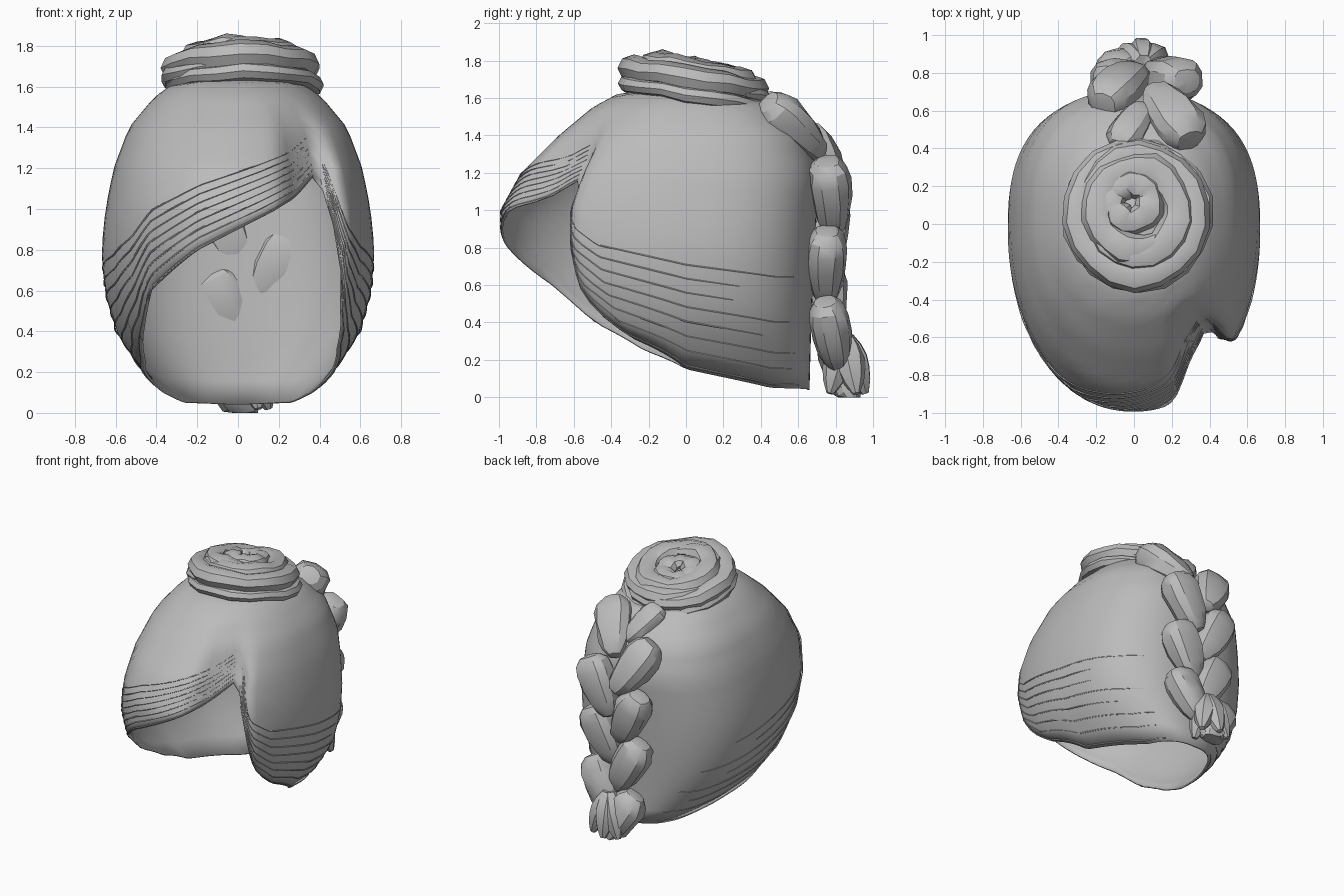
import bpy, bmesh, math, random
from mathutils import Vector, Matrix

random.seed(4)
cube = bpy.data.objects.get("Cube")
if cube:
    bpy.data.objects.remove(cube, do_unlink=True)

mat = bpy.data.materials.new("hair grey")
mat.use_nodes = True
GREY = (0.5, 0.5, 0.5, 1)
mat.diffuse_color = GREY
mat.node_tree.nodes["Principled BSDF"].inputs["Base Color"].default_value = GREY


def interp(keys, v):
    """Piecewise linear lookup."""
    if v <= keys[0][0]:
        return keys[0][1]
    for (a, p), (b, q) in zip(keys, keys[1:]):
        if v <= b:
            return p + (q - p) * (v - a) / (b - a)
    return keys[-1][1]


def add_object(name, bm, angle=40):
    mesh = bpy.data.meshes.new(name)
    bm.to_mesh(mesh)
    bm.free()
    obj = bpy.data.objects.new(name, mesh)
    bpy.context.collection.objects.link(obj)
    mesh.materials.append(mat)
    bpy.ops.object.select_all(action='DESELECT')
    obj.select_set(True)
    bpy.context.view_layer.objects.active = obj
    bpy.ops.object.shade_smooth_by_angle(angle=math.radians(angle))
    return obj


def tube(name, points, radii, sides=8, squash=1.0):
    """Sweep a ring of given radii along points."""
    bm = bmesh.new()
    rings = []
    for i, p in enumerate(points):
        t = (points[min(i + 1, len(points) - 1)] - points[max(i - 1, 0)]).normalized()
        side = t.cross(Vector((0, 0, 1))).normalized()
        up = side.cross(t)
        ring = []
        for k in range(sides):
            a = math.tau * k / sides
            ring.append(bm.verts.new(p + radii[i] * (side * math.cos(a) + up * math.sin(a) * squash)))
        rings.append(ring)
    for a, b in zip(rings, rings[1:]):
        for k in range(sides):
            n = (k + 1) % sides
            bm.faces.new((a[k], a[n], b[n], b[k]))
    bm.faces.new(rings[0])
    bm.faces.new(rings[-1])
    bmesh.ops.recalc_face_normals(bm, faces=bm.faces)
    return add_object(name, bm)


# Head shape by height: half width, front depth, back depth
TOP = 1.67
WIDTH = [(0.03, .3), (.1, .38), (.2, .47), (.4, .6), (.6, .655), (.8, .67), (1, .65), (1.2, .61),
         (1.4, .535), (1.55, .41), (1.62, .31), (1.65, .18), (TOP, 0)]
FRONT = [(0.03, .2), (.2, .45), (.4, .75), (.6, .92), (.8, .99), (1, .99), (1.2, .88),
         (1.4, .68), (1.55, .5), (1.62, .37), (1.65, .2), (TOP, 0)]
BACK = [(0.03, .66), (.4, .67), (.8, .69), (1.2, .71), (1.4, .64), (1.55, .49),
        (1.62, .36), (1.65, .2), (TOP, 0)]
# Lower edge height by angle: 0 is front, positive towards +x
RIM = [(-180, .04), (-130, .05), (-90, .15), (-65, .25), (-50, .4), (-40, .6), (-17, .8), (0, .9),
       (12, .97), (25, 1.05), (38, 1.18), (44, .92), (48, .7), (53, .48), (62, .32),
       (90, .15), (130, .05), (180, .04)]


def surface(deg, s):
    """Point on the hair: s runs from lower edge (0) to crown (1)."""
    low = interp(RIM, deg)
    z = low + (TOP - low) * math.sin(s * math.pi / 2)
    sn, cs = math.sin(math.radians(deg)), math.cos(math.radians(deg))
    depth, power = (interp(FRONT, z), 2.12) if cs > 0 else (interp(BACK, z), 2.5)
    full = (abs(sn) ** power + abs(cs) ** power) ** (-1 / power)
    fade = min(1, max(0, (1.55 - z) / .3))
    dent = 1 - fade * (.18 * math.exp(-((deg - 36) / 13) ** 4) + .05 * math.exp(-((deg - 38) / 4) ** 2))
    return Vector((interp(WIDTH, z) * sn * full, -depth * cs * full * dent, z))


# Swept hair shell with a parting
bm = bmesh.new()
COLS, ROWS = 90, 22
grid = [[bm.verts.new(surface(-180 + 360 * i / COLS, .985 * j / ROWS)) for i in range(COLS)]
        for j in range(ROWS + 1)]
for j in range(ROWS):
    for i in range(COLS):
        n = (i + 1) % COLS
        bm.faces.new((grid[j][i], grid[j][n], grid[j + 1][n], grid[j + 1][i]))
bm.faces.new(grid[-1])
shell = add_object("hair_shell", bm, 60)
solid = shell.modifiers.new("thickness", 'SOLIDIFY')
solid.thickness = 0.012
solid.offset = -1

# Fine strands following the lower edge
for n in range(8):
    for name, start, end in (("fringe", -150, 36), ("side", 42, 150)):
        first = start + random.uniform(0, 10) * n * (start < 0)
        last = end - random.uniform(0, 9) * n * (end > 90)
        pts = [surface(first + (last - first) * k / 60, .008 + .033 * n) for k in range(61)]
        radii = [.002 + .003 * math.sin(math.pi * k / 60) for k in range(61)]
        tube(f"{name}_strand_{n + 1}", pts, radii, 5)


# Coiled bun, tilted down to the back
def coil(name, start, end, turns, phase, thick, squash=.75, centre=(.02, .05)):
    pts, radii = [], []
    steps = int(18 * turns)
    for k in range(steps + 1):
        f = k / steps
        a = phase + math.tau * turns * f
        r = start[0] + (end[0] - start[0]) * f + .005 * math.sin(k * 1.9)
        z = start[1] + (end[1] - start[1]) * f + .006 * math.sin(k * 2.3)
        x, y = centre[0] + r * math.cos(a), centre[1] + r * math.sin(a) * 1.05
        pts.append(Vector((x, y, z - .2 * (y - .05))))
        radii.append(thick * (1 + .08 * math.sin(k * 1.3)) * min(1, .35 + 5 * f, .35 + 5 * (1 - f)))
    return tube(name, pts, radii, 8, squash)


coil("bun_base_coil", (.335, 1.59), (.345, 1.64), 1.3, 2.6, .06)
coil("bun_middle_coil", (.33, 1.675), (.285, 1.715), 1.4, .8, .08, .85)
coil("bun_upper_coil", (.24, 1.74), (.19, 1.755), 1.35, 3.6, .085, .75, (.01, .07))
coil("bun_centre_coil", (.11, 1.76), (.085, 1.755), 1.25, 1.9, .075, .75, (-.01, .12))

# Core under the coils
bm = bmesh.new()
bmesh.ops.create_uvsphere(bm, u_segments=20, v_segments=8, radius=1, matrix=
                          Matrix.Translation((.02, .05, 1.65)) @ Matrix.Rotation(-.2, 4, 'X')
                          @ Matrix.Diagonal((.3, .31, .1, 1)))
add_object("bun_core", bm)

# Braid of overlapping lobes: depth of the centre line by height
DEPTH = [(.1, .85), (.3, .785), (.5, .755), (.7, .75), (.9, .765), (1.07, .775), (1.25, .73),
         (1.44, .58), (1.56, .43)]


def braid_point(z):
    return Vector((.06, interp(DEPTH, z), z))


def lobe(name, height, side, offset, size):
    """Blocky tapered lock leaning in towards the braid's centre line."""
    down = (braid_point(height - .08) - braid_point(height + .08)).normalized()
    across = Vector((1, 0, 0))
    axis = (down - across * side * .5).normalized()
    out = across.cross(axis).normalized()
    wide = out.cross(axis).normalized()
    centre = braid_point(height) + across * side * offset
    bm = bmesh.new()
    bmesh.ops.create_uvsphere(bm, u_segments=10, v_segments=8, radius=1)
    for v in bm.verts:
        x, y, z = (math.copysign(abs(c) ** .8, c) for c in v.co)
        taper = (1 - .25 * z) * random.uniform(.94, 1.06)
        v.co = centre + (wide * x * taper * .13 + out * y * taper * .112 + axis * z * .235) * size
        v.co.z = max(v.co.z, 0)
    bmesh.ops.recalc_face_normals(bm, faces=bm.faces)
    add_object(name, bm, 30)


lobe("braid_root", 1.49, -1, .07, .75)
for n in range(8):
    lobe(f"braid_lobe_{n + 1}", 1.44 - .185 * n, 1 if n % 2 == 0 else -1,
         .135 - .006 * n, 1 - .01 * n)

# Loose tip of the braid
for n, (dx, dy) in enumerate(((-.12, .05), (-.02, .09), (.1, .04), (.05, -.1))):
    pts = [Vector((.05, .85, .32)).lerp(Vector((.05 + dx, .87 + dy, .02)), k / 5) for k in range(6)]
    tube(f"braid_tip_{n + 1}", pts, [.05, .075, .085, .075, .055, .02], 7)
